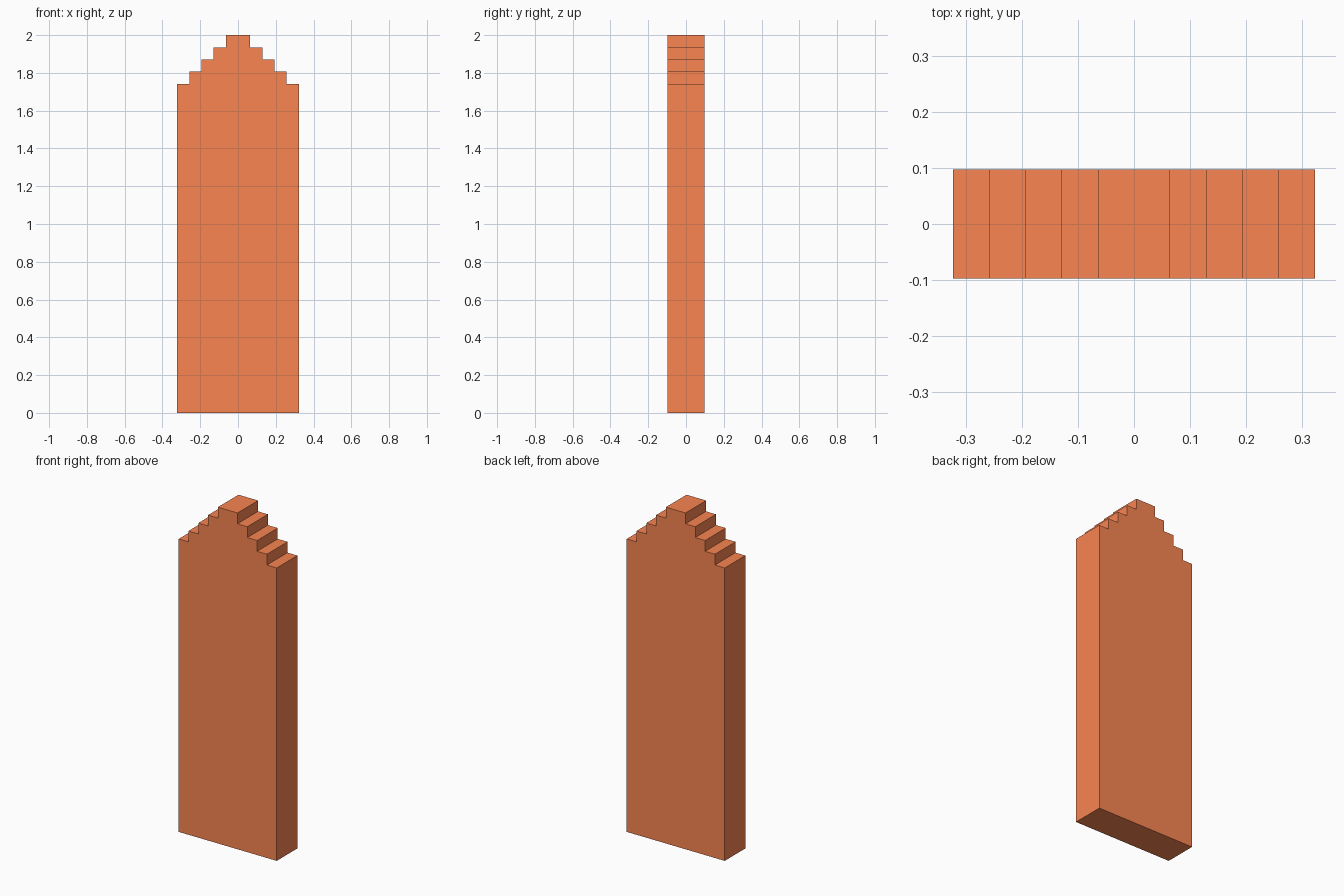
import bpy
import bmesh

if "Cube" in bpy.data.objects:
    bpy.data.objects.remove(bpy.data.objects["Cube"])

UNIT = 2.0 / 31          # step size, used for both tread and riser
STEPS = 5
HALF_DEPTH = 1.5 * UNIT
HEIGHT = 2.0

# Right half of the stepped gable outline, from the base up to the top
right = [(STEPS * UNIT, 0.0)]
for i in range(STEPS, 0, -1):
    z = HEIGHT - (i - 1) * UNIT
    right.append((i * UNIT, z))
    if i > 1:
        right.append(((i - 1) * UNIT, z))
outline = right + [(-x, z) for x, z in reversed(right)]

# Slab: fill the outline and extrude it through the depth
bm = bmesh.new()
front = bm.faces.new([bm.verts.new((x, -HALF_DEPTH, z)) for x, z in outline])
back = bmesh.ops.extrude_face_region(bm, geom=[front], use_keep_orig=True)
verts = [g for g in back["geom"] if isinstance(g, bmesh.types.BMVert)]
bmesh.ops.translate(bm, verts=verts, vec=(0, 2 * HALF_DEPTH, 0))
bmesh.ops.recalc_face_normals(bm, faces=bm.faces)

mesh = bpy.data.meshes.new("stepped_gable_slab")
bm.to_mesh(mesh)
bm.free()
slab = bpy.data.objects.new("stepped_gable_slab", mesh)
bpy.context.collection.objects.link(slab)

# Terracotta colour
mat = bpy.data.materials.new("terracotta")
mat.diffuse_color = (0.95, 0.235, 0.085, 1.0)
mat.use_nodes = True
mat.node_tree.nodes["Principled BSDF"].inputs["Base Color"].default_value = mat.diffuse_color
mesh.materials.append(mat)
